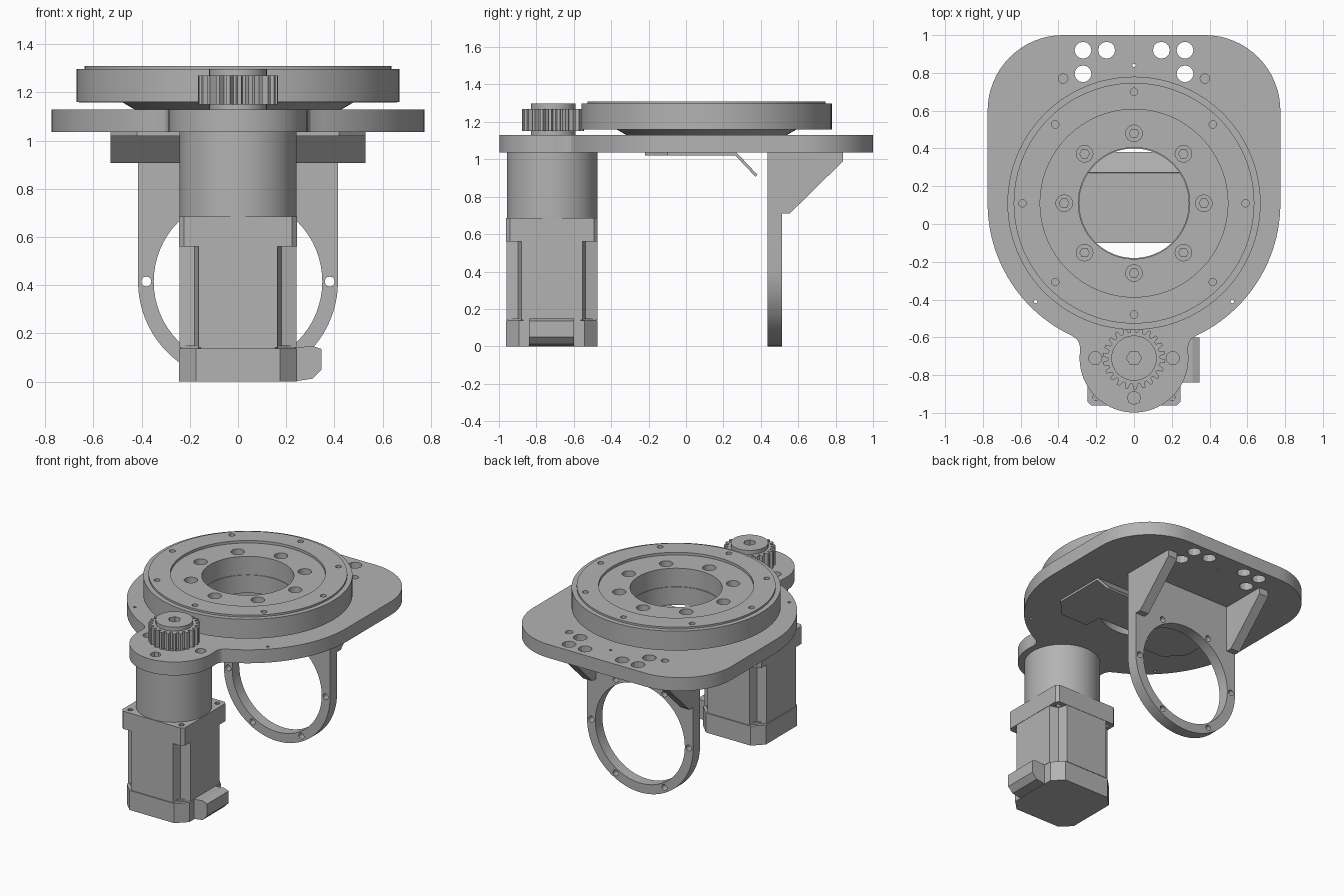
import bpy, bmesh
from math import sin, cos, pi, radians, asin, atan2
from mathutils import Matrix

cube = bpy.data.objects.get("Cube")
if cube:
    bpy.data.objects.remove(cube)

grey = bpy.data.materials.new("machined grey")
grey.use_nodes = True
colour = (0.45, 0.45, 0.45, 1)
grey.diffuse_color = colour
grey.node_tree.nodes["Principled BSDF"].inputs["Base Color"].default_value = colour

parts = []
TABLE_Y, MOTOR_Y = 0.11, -0.71
FRONTAL = Matrix.Rotation(pi / 2, 4, 'X')                        # profile in x, z
SIDEWAYS = Matrix.Rotation(pi / 2, 4, 'Z') @ FRONTAL             # profile in y, z


def arc(cx, cy, r, start, end, n=24):
    step = radians(end - start) / n
    return [(cx + r * cos(radians(start) + i * step),
             cy + r * sin(radians(start) + i * step)) for i in range(n + 1)]


def circle(cx, cy, r, n=64):
    return arc(cx, cy, r, 0, 360, n)[:-1]


def bolt_circle(cy, radius, r, count, n=12):
    return [circle(radius * cos(2 * pi * i / count),
                   cy + radius * sin(2 * pi * i / count), r, n) for i in range(count)]


def mirrored(points):
    """Close a right-hand half outline with its mirror image."""
    return points + [(-x, y) for x, y in reversed(points) if abs(x) > 0.001]


def finish(name, bm):
    mesh = bpy.data.meshes.new(name)
    bmesh.ops.remove_doubles(bm, verts=bm.verts, dist=0.0002)
    bmesh.ops.recalc_face_normals(bm, faces=bm.faces)
    bm.to_mesh(mesh)
    bm.free()
    mesh.materials.clear()
    mesh.materials.append(grey)
    obj = bpy.data.objects.new(name, mesh)
    bpy.context.collection.objects.link(obj)
    parts.append(obj)
    return obj


def slab(name, loops, low, high, turn=Matrix()):
    """Extrude an outline, with any inner loops as holes."""
    curve = bpy.data.curves.new(name + " profile", 'CURVE')
    curve.dimensions = '2D'
    curve.fill_mode = 'BOTH'
    curve.extrude = (high - low) / 2
    for loop in loops:
        spline = curve.splines.new('POLY')
        spline.points.add(len(loop) - 1)
        for p, (x, y) in zip(spline.points, loop):
            p.co = (x, y, 0, 1)
        spline.use_cyclic_u = True
    temp = bpy.data.objects.new(name + " profile", curve)
    bpy.context.collection.objects.link(temp)
    bpy.context.view_layer.update()
    mesh = bpy.data.meshes.new_from_object(
        temp.evaluated_get(bpy.context.evaluated_depsgraph_get()))
    bm = bmesh.new()
    bm.from_mesh(mesh)
    bm.transform(turn @ Matrix.Translation((0, 0, (low + high) / 2)))
    bpy.data.objects.remove(temp)
    bpy.data.curves.remove(curve)
    bpy.data.meshes.remove(mesh)
    return finish(name, bm)


def lathe(name, cy, profile, n=64):
    """Spin a closed (radius, z) profile around a vertical axis."""
    bm = bmesh.new()
    rings = [[bm.verts.new((r * cos(2 * pi * i / n), cy + r * sin(2 * pi * i / n), z))
              for i in range(n)] for r, z in profile]
    for a, b in zip(rings, rings[1:] + rings[:1]):
        for i in range(n):
            j = (i + 1) % n
            bm.faces.new((a[i], a[j], b[j], b[i]))
    return finish(name, bm)


def clipped_square(cy, half, cut, groove=0.0):
    """Square with cut corners; groove pulls the corner inwards."""
    pts = []
    for k in range(4):
        c, s = cos(k * pi / 2), sin(k * pi / 2)
        a, m = half - cut, half - cut / 2 - groove
        for x, y in ((half, a), (m, m), (a, half)):
            pts.append((x * c - y * s, cy + x * s + y * c))
    return pts


# Base plate: rounded back, round front, motor lobe with small fillets
lobe_r, table_r = 0.288, 0.775
outline = mirrored(arc(0, MOTOR_Y, lobe_r, -90, 8, 20)
                   + [(0.288, -0.635), (0.30, -0.612)]
                   + arc(0, TABLE_Y, table_r, -65, 0, 24)
                   + arc(0.375, 0.6, 0.4, 0, 90, 16))
holes = [circle(0, TABLE_Y, 0.29), circle(0, 0.84, 0.01, 8), circle(0, -0.92, 0.035, 8)]
for s in (-1, 1):
    for x, y, r in ((0.27, 0.92, 0.045), (0.145, 0.92, 0.045), (0.27, 0.795, 0.045),
                    (0.375, 0.77, 0.025), (0.52, -0.41, 0.01), (0.205, MOTOR_Y, 0.035)):
        holes.append(circle(s * x, y, r, 12))
slab("base_plate", [outline] + holes, 1.035, 1.13)

# Turntable bearing: outer ring, raised lip, inner ring, tapered foot
outer_holes = bolt_circle(TABLE_Y, 0.59, 0.02, 8)
slab("bearing_outer_ring",
     [circle(0, TABLE_Y, 0.67, 96), circle(0, TABLE_Y, 0.497, 96)] + outer_holes, 1.16, 1.297)
slab("bearing_top_lip",
     [circle(0, TABLE_Y, 0.637, 96), circle(0, TABLE_Y, 0.497, 96)] + outer_holes, 1.297, 1.31)
slab("bearing_inner_ring",
     [circle(0, TABLE_Y, 0.497, 96), circle(0, TABLE_Y, 0.295, 64)]
     + bolt_circle(TABLE_Y, 0.37, 0.044, 8, 16), 1.16, 1.292)
lathe("bearing_foot", TABLE_Y, [(0.29, 1.13), (0.43, 1.13), (0.485, 1.162), (0.29, 1.162)])
lathe("bearing_underside", TABLE_Y, [(0.47, 1.158), (0.66, 1.158), (0.66, 1.164), (0.47, 1.164)])
for i, loop in enumerate(bolt_circle(TABLE_Y, 0.37, 0.028, 8, 6)):
    slab(f"bearing_bolt_{i + 1}", [loop], 1.16, 1.23)

# Pinion with hub and socket
teeth = []
for i in range(22):
    for part, r in ((0.0, 0.138), (0.3, 0.138), (0.45, 0.166), (0.8, 0.166)):
        a = 2 * pi * (i + part) / 22
        teeth.append((r * cos(a), MOTOR_Y + r * sin(a)))
slab("pinion_teeth", [teeth, circle(0, MOTOR_Y, 0.1, 32)], 1.15, 1.27)
slab("pinion_hub", [circle(0, MOTOR_Y, 0.12, 32), circle(0, MOTOR_Y, 0.04, 6)], 1.13, 1.298)

# Motor: gearbox, flange, grooved body, end cap and connector
slab("gearbox", [circle(0, MOTOR_Y - 0.005, 0.243)], 0.68, 1.036)
body_y = -0.717
slab("motor_flange", [clipped_square(body_y, 0.245, 0.02),
                      *[circle(x * 0.2, body_y + y * 0.2, 0.018, 10)
                        for x in (-1, 1) for y in (-1, 1)]], 0.56, 0.685)
slab("motor_body", [clipped_square(body_y, 0.243, 0.08, 0.022)], 0.142, 0.561)
slab("motor_end_cap", [clipped_square(body_y, 0.245, 0.07)], 0.0, 0.138)
slab("motor_cap_seam", [clipped_square(body_y, 0.238, 0.085)], 0.13, 0.15)
slab("motor_connector", [[(0.23, 0.0), (0.31, 0.012), (0.347, 0.05),
                          (0.347, 0.135), (0.31, 0.148), (0.23, 0.14)]], 0.60, 0.84, FRONTAL)

# Hanging ring bracket with two side gussets
RING_Z = 0.415
bracket = arc(0, RING_Z, 0.415, 180, 360, 40) + [(0.415, 1.036), (-0.415, 1.036)]
slab("ring_bracket", [bracket, circle(0, RING_Z, 0.35)] + bolt_circle(RING_Z, 0.381, 0.021, 6),
     -0.513, -0.435, FRONTAL)
gusset = [(0.51, 0.71), (0.555, 0.71), (0.84, 0.99), (0.84, 1.036), (0.51, 1.036)]
slab("gusset_left", [gusset], 0.345, 0.415, SIDEWAYS)
slab("gusset_right", [gusset], -0.415, -0.345, SIDEWAYS)

# Thin cable tray under the plate with a bent-down flap
slab("tray_sheet", [mirrored([(0.21, -0.10), (0.21, -0.22), (0.42, -0.22),
                              (0.53, -0.10), (0.53, 0.27)])], 1.02, 1.036)
slab("tray_flap", [[(0.262, 1.022), (0.272, 1.034), (0.382, 0.917), (0.371, 0.907)]],
     -0.53, 0.53, SIDEWAYS)

# Smooth the curved walls, keep the edges sharp
for obj in bpy.context.view_layer.objects:
    obj.select_set(obj in parts)
bpy.context.view_layer.objects.active = parts[0]
bpy.ops.object.shade_smooth_by_angle(angle=radians(25))
